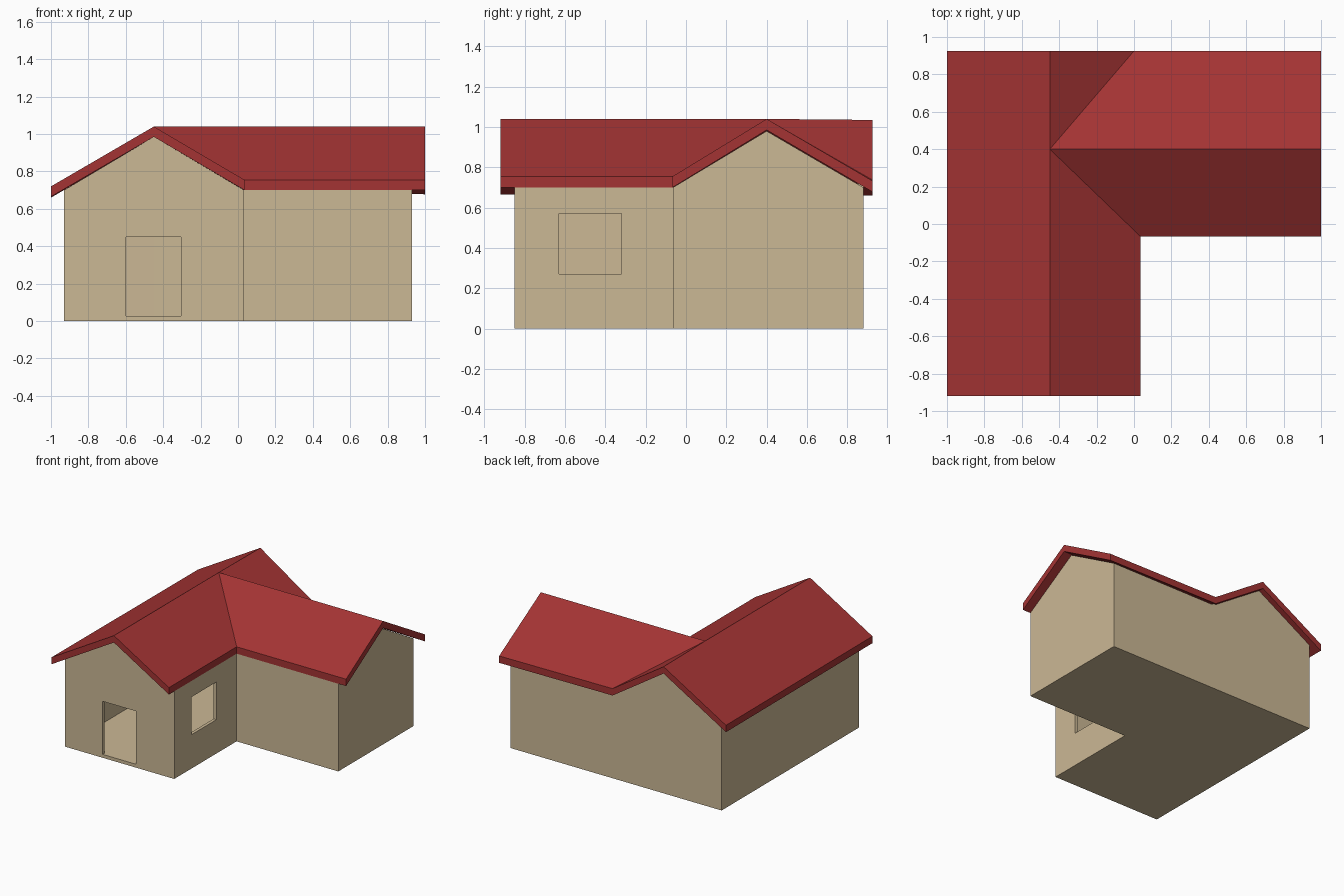
import bpy
import bmesh

if "Cube" in bpy.data.objects:
    bpy.data.objects.remove(bpy.data.objects["Cube"])


def material(name, rgb):
    m = bpy.data.materials.new(name)
    m.diffuse_color = (*rgb, 1)
    m.use_nodes = True
    m.node_tree.nodes["Principled BSDF"].inputs["Base Color"].default_value = m.diffuse_color
    return m


def mesh_object(name, verts, faces, mat=None):
    me = bpy.data.meshes.new(name)
    me.from_pydata(verts, [], faces)
    me.update()
    if mat:
        me.materials.append(mat)
    ob = bpy.data.objects.new(name, me)
    bpy.context.collection.objects.link(ob)
    return ob


def box_cutter(name, lo, hi):
    me = bpy.data.meshes.new(name)
    bm = bmesh.new()
    bmesh.ops.create_cube(bm, size=1)
    for v in bm.verts:
        v.co = [lo[i] if v.co[i] < 0 else hi[i] for i in range(3)]
    bm.to_mesh(me)
    bm.free()
    ob = bpy.data.objects.new(name, me)
    bpy.context.collection.objects.link(ob)
    ob.hide_render = True
    ob.display_type = 'WIRE'
    return ob


plaster = material("plaster", (0.60, 0.48, 0.30))
tile = material("roof_red", (0.37, 0.034, 0.034))

# Walls: L-shaped outline with the top height at each point, plus a floor
outline = [(-.93, -.85, .70), (-.45, -.85, .985), (.033, -.85, .70),
           (.033, -.065, .70), (.93, -.065, .70), (.93, .40, .98),
           (.93, .88, .70), (0, .88, .70), (-.45, .88, .98), (-.93, .88, .70)]
n = len(outline)
verts = [(x, y, 0) for x, y, z in outline] + outline
faces = [(i, (i + 1) % n, (i + 1) % n + n, i + n) for i in range(n)]
faces.append(tuple(reversed(range(n))))
walls = mesh_object("walls", verts, faces, plaster)

# Hollow the house inward
shell = walls.modifiers.new("shell", 'SOLIDIFY')
shell.thickness = 0.025
shell.offset = -1
shell.use_even_offset = True

# Door and window openings
for cutter in (box_cutter("door_cutter", (-.60, -.90, .027), (-.305, -.78, .45)),
               box_cutter("window_cutter", (-.04, -.63, .27), (.10, -.32, .57))):
    cut = walls.modifiers.new(cutter.name, 'BOOLEAN')
    cut.operation = 'DIFFERENCE'
    cut.solver = 'EXACT'
    cut.object = cutter

# Roof: two crossing gables as one slab; last point is where the ridges meet
top = [(-1, -.92, .72), (-.45, -.92, 1.04), (.035, -.92, .755),
       (.035, -.067, .755), (1, -.067, .755), (1, .40, 1.04),
       (1, .925, .733), (0, .925, .74), (-.45, .925, 1.035), (-1, .925, .715),
       (-.45, .40, 1.04)]
slopes = [(0, 1, 10, 8, 9), (1, 2, 3, 10), (3, 4, 5, 10), (10, 5, 6, 7), (10, 7, 8)]
k = len(top)
rim = k - 1
verts = top + [(x, y, z - .055) for x, y, z in top]
faces = slopes + [tuple(i + k for i in reversed(f)) for f in slopes]
faces += [(i + k, (i + 1) % rim + k, (i + 1) % rim, i) for i in range(rim)]
mesh_object("roof", verts, faces, tile)
